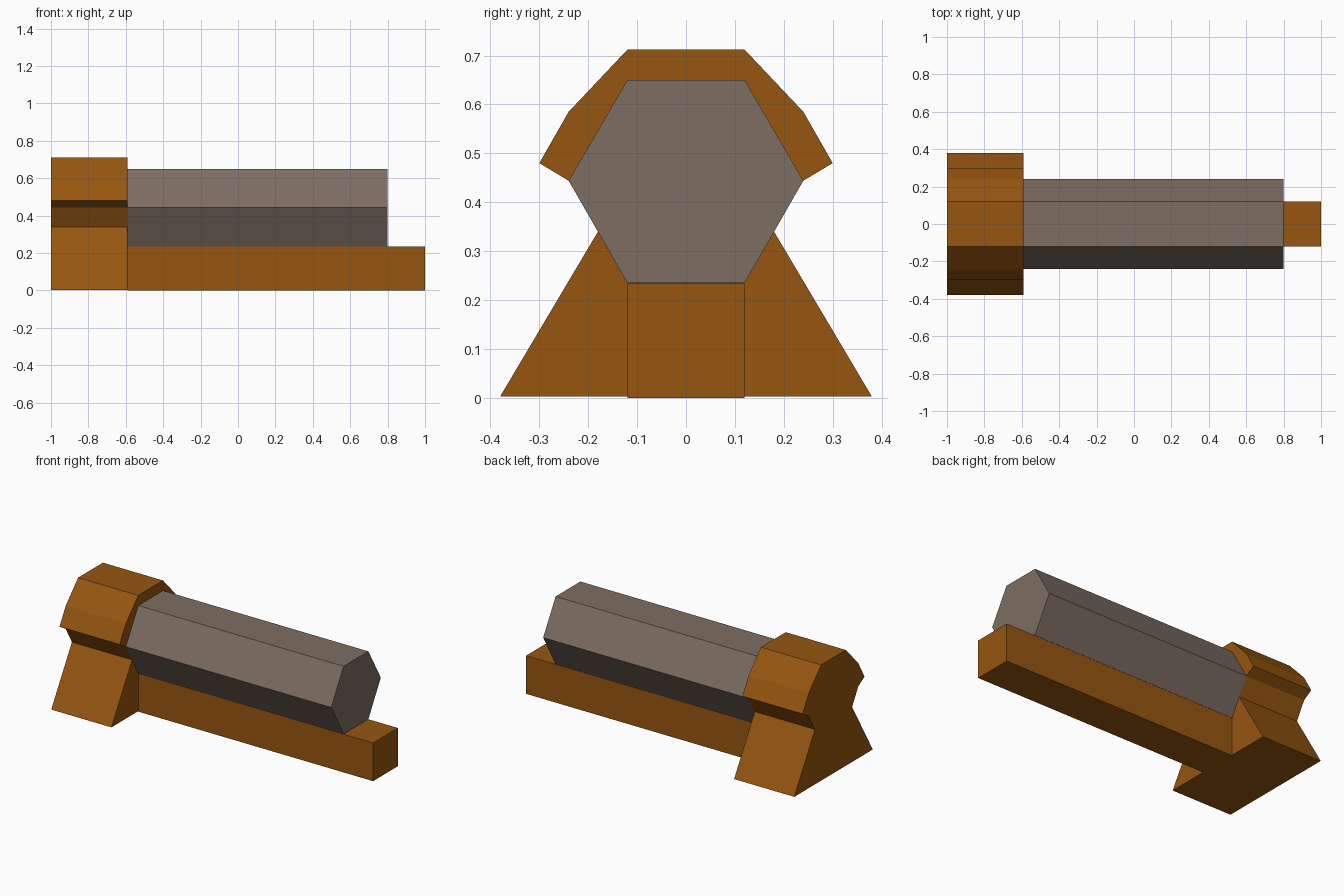
import bpy
import bmesh

if "Cube" in bpy.data.objects:
    bpy.data.objects.remove(bpy.data.objects["Cube"])


def material(name, rgb):
    mat = bpy.data.materials.new(name)
    mat.diffuse_color = (*rgb, 1.0)
    mat.use_nodes = True
    mat.node_tree.nodes["Principled BSDF"].inputs["Base Color"].default_value = mat.diffuse_color
    return mat


def extrude_x(name, half, x0, x1, mat):
    """Mirror a half profile of (y, z) points across y = 0 and extrude it along x."""
    outline = half + [(-y, z) for y, z in reversed(half)]
    bm = bmesh.new()
    cap = bm.faces.new([bm.verts.new((x0, y, z)) for y, z in outline])
    side = bmesh.ops.extrude_face_region(bm, geom=[cap], use_keep_orig=True)
    moved = [v for v in side["geom"] if isinstance(v, bmesh.types.BMVert)]
    bmesh.ops.translate(bm, verts=moved, vec=(x1 - x0, 0, 0))
    bmesh.ops.recalc_face_normals(bm, faces=bm.faces)
    mesh = bpy.data.meshes.new(name)
    bm.to_mesh(mesh)
    bm.free()
    mesh.materials.append(mat)
    obj = bpy.data.objects.new(name, mesh)
    bpy.context.collection.objects.link(obj)
    return obj


brown = material("warm brown", (0.305, 0.093, 0.0052))
grey = material("warm grey", (0.202, 0.153, 0.122))

# Rear housing: flared foot, notched waist and faceted hood
extrude_x("rear_housing",
          [(0.38, 0.003), (0.18, 0.34), (0.24, 0.444), (0.30, 0.48),
           (0.24, 0.585), (0.12, 0.712)],
          -1.0, -0.592, brown)

# Long base rail running out to the front tip
extrude_x("base_rail", [(0.12, 0.0), (0.12, 0.234)], -0.592, 1.0, brown)

# Hexagonal barrel resting on the rail
extrude_x("hexagonal_barrel",
          [(0.12, 0.235), (0.24, 0.444), (0.12, 0.65)], -0.592, 0.80, grey)
